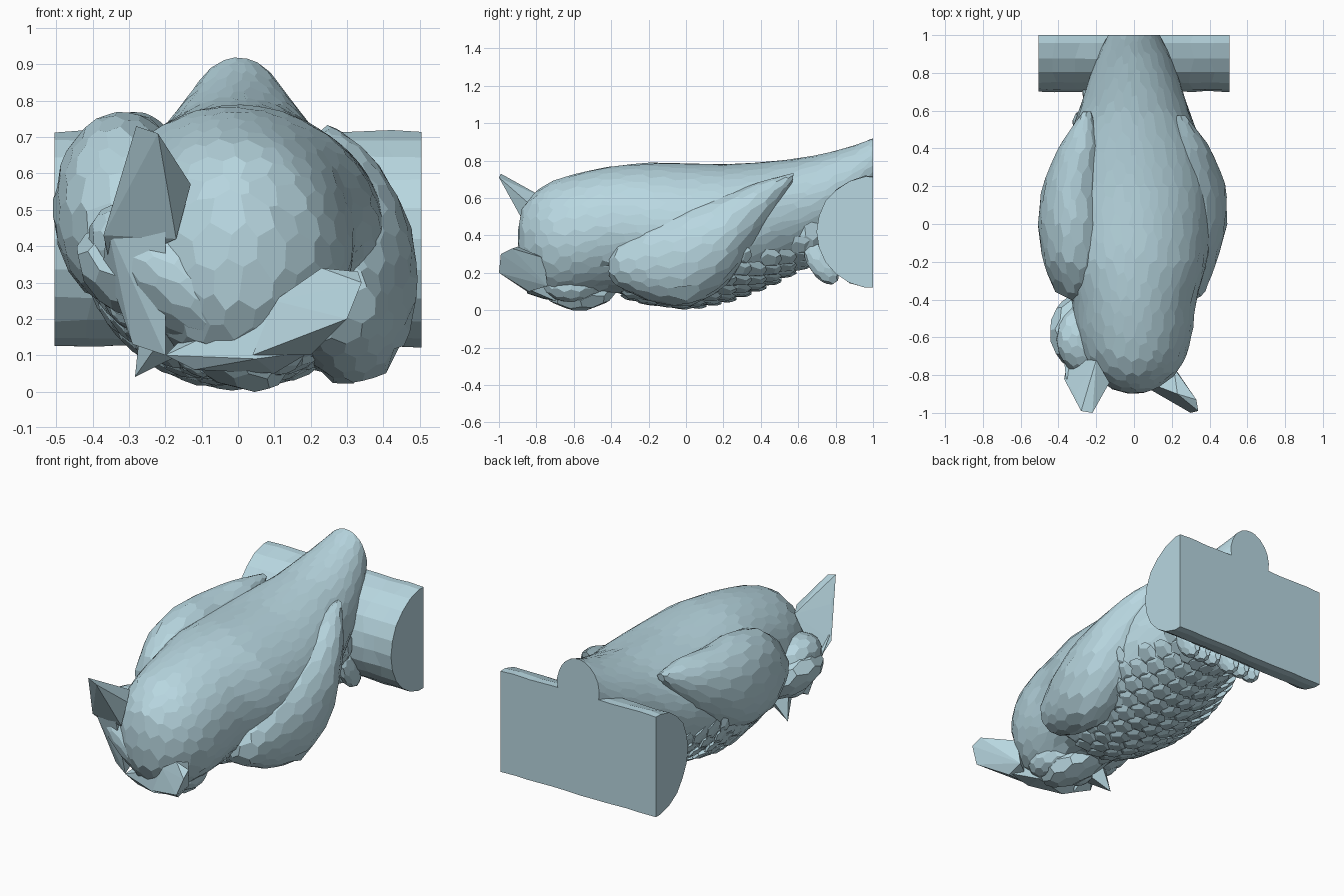
import bpy, bmesh, math, random
from mathutils import Vector, Matrix

if "Cube" in bpy.data.objects:
    bpy.data.objects.remove(bpy.data.objects["Cube"])

random.seed(4)
MAT = bpy.data.materials.new("pale_blue")
MAT.diffuse_color = (.48, .68, .75, 1)
MAT.use_nodes = True
MAT.node_tree.nodes["Principled BSDF"].inputs["Base Color"].default_value = MAT.diffuse_color


def add_object(name, bm):
    bmesh.ops.recalc_face_normals(bm, faces=bm.faces[:])
    mesh = bpy.data.meshes.new(name)
    bm.to_mesh(mesh)
    bm.free()
    mesh.materials.append(MAT)
    ob = bpy.data.objects.new(name, mesh)
    bpy.context.collection.objects.link(ob)
    return ob


def faceted(bm, subdiv, mapping, jitter=0.0):
    """Add a blob of irregular polygon cells: the dual of a jittered, mapped icosphere."""
    src = bmesh.new()
    bmesh.ops.create_icosphere(src, subdivisions=subdiv, radius=1)
    for v in src.verts:
        d = v.co + Vector([random.uniform(-jitter, jitter) for _ in range(3)])
        v.co = d.normalized()
    src.normal_update()
    corner = {f.index: f.calc_center_median().normalized() for f in src.faces}
    new = {i: bm.verts.new(mapping(c)) for i, c in corner.items()}
    for v in src.verts:
        n = v.co.normalized()
        a = n.orthogonal().normalized()
        b = n.cross(a)
        ring = sorted((f.index for f in v.link_faces),
                      key=lambda i: math.atan2(corner[i].dot(b), corner[i].dot(a)))
        bm.faces.new([new[i] for i in ring])
    src.free()


def section(stations, y):
    """Interpolated (cx, cz, rx, rz) of a form lofted along y."""
    for p, q in zip(stations, stations[1:]):
        if y <= q[0]:
            t = (y - p[0]) / (q[0] - p[0])
            return [a + (b - a) * t for a, b in zip(p[1:], q[1:])]
    return stations[-1][1:]


def loft_map(stations):
    y0, y1 = stations[0][0], stations[-1][0]

    def mapping(d):
        y = y0 + (1 + d.y) / 2 * (y1 - y0)
        cx, cz, rx, rz = section(stations, y)
        a = math.atan2(d.z, d.x)
        return Vector((cx + rx * math.cos(a), y, cz + rz * math.sin(a)))
    return mapping


def ellipsoid_map(center, radii, axes=Matrix.Identity(3)):
    r = Vector(radii)
    return lambda d: Vector(center) + axes @ Vector((d.x * r.x, d.y * r.y, d.z * r.z))


def frame(x, y, z):
    return Matrix((x, y, z)).transposed()


def cut_back(bm):
    """Slice everything flat at y = 1 and cap it."""
    geom = bm.verts[:] + bm.edges[:] + bm.faces[:]
    bmesh.ops.bisect_plane(bm, geom=geom, plane_co=(0, 1, 0), plane_no=(0, 1, 0), clear_outer=True)
    bmesh.ops.holes_fill(bm, edges=[e for e in bm.edges if e.is_boundary], sides=0)


# Body, head and tail in one loft: y, half width, top, bottom
profile = [(-.9, .03, .42, .36), (-.88, .11, .54, .22), (-.8, .22, .64, .11), (-.7, .28, .70, .06),
           (-.55, .315, .74, .06), (-.4, .325, .77, .10), (-.2, .39, .79, .045), (0, .41, .785, .02),
           (.2, .41, .78, .06), (.4, .37, .79, .13), (.6, .29, .81, .23), (.75, .245, .84, .33),
           (.9, .19, .88, .45), (1, .135, .92, .58), (1.15, .1, .96, .7)]
body = [(y, 0, (t + b) / 2, w, (t - b) / 2) for y, w, t, b in profile]
bm = bmesh.new()
faceted(bm, 4, loft_map(body), .06)
cut_back(bm)
add_object("body", bm)

# Folded wings: y, centre x, centre z, radius x, radius z
wings = {
    "right_wing": [(-.42, .26, .24, .03, .04), (-.38, .26, .24, .11, .11), (-.2, .29, .26, .15, .21),
                   (0, .31, .28, .185, .27), (.2, .315, .36, .175, .25), (.4, .28, .54, .13, .15),
                   (.58, .25, .72, .02, .015)],
    "left_wing": [(-.42, -.27, .45, .03, .04), (-.36, -.29, .46, .13, .16), (-.2, -.31, .48, .175, .25),
                  (0, -.32, .5, .19, .27), (.2, -.32, .53, .17, .235), (.4, -.28, .61, .125, .16),
                  (.6, -.25, .73, .02, .015)]}
for name, stations in wings.items():
    bm = bmesh.new()
    faceted(bm, 3, loft_map(stations), .08)
    add_object(name, bm)

# Overlapping breast feathers, in staggered rows on the underside
bm = bmesh.new()
for row in range(13):
    y = -.28 + row * .08
    cx, cz, rx, rz = section(body, y)
    count = 11 if row < 8 else 9
    for i in range(count):
        a = math.radians(-100 + (i - (count - 1) / 2 + (row % 2) * .5) * 14)
        out = Vector((math.cos(a) / rx, 0, math.sin(a) / rz)).normalized()
        along = (Vector((0, 1, 0)) + out * .15 + Vector((0, 0, .5 * max(0, y)))).normalized()
        side = along.cross(out).normalized()
        pos = (cx + rx * math.cos(a), y, cz + rz * math.sin(a))
        faceted(bm, 1, ellipsoid_map(pos, (.065, .075, .02), frame(side, along, side.cross(along))), .1)
add_object("breast_feathers", bm)

# Face turned down and to the left: twin discs, eyes and beak
normal = Vector((-.57, 0, -.82)).normalized()
across = Vector((.82, 0, -.57)).normalized()
up = Vector((0, -1, 0))
axes = frame(across, up, normal)
face = Vector((-.155, -.57, .225))
discs, eyes = bmesh.new(), bmesh.new()
for s in (-1, 1):
    c = face + across * s * .14
    faceted(discs, 2, ellipsoid_map(c, (.2, .21, .115), axes), .08)
    faceted(eyes, 2, ellipsoid_map(c + normal * .1 - across * s * .03 + up * .02, (.06, .06, .03), axes))
add_object("face_discs", discs)
add_object("eyes", eyes)

# Head rim running from the left tuft round to the right tuft
bm = bmesh.new()
faceted(bm, 3, ellipsoid_map((-.11, -.61, .28), (.35, .25, .16), axes), .06)
add_object("face_rim", bm)


def hull(name, points):
    bm = bmesh.new()
    for p in points:
        bm.verts.new(p)
    bmesh.ops.convex_hull(bm, input=bm.verts[:])
    add_object(name, bm)


root = face + normal * .08
hull("beak", [root + up * .14, root + across * .08, root - across * .08, root - up * .06,
              face + normal * .225 - up * .03])

# Ear tufts, each running down as a brow towards the beak
hull("left_ear_tuft", [(-.28, -.99, .73), (-.22, -1, .71), (-.13, -.84, .57), (-.31, -.9, .6),
                       (-.37, -.82, .43), (-.35, -.72, .34), (-.17, -.84, .42), (-.2, -.72, .58)])
hull("left_brow", [(-.36, -.82, .46), (-.2, -.85, .45), (-.37, -.72, .36), (-.29, -.72, .13),
                   (-.2, -.76, .1), (-.2, -.6, .2)])
hull("right_ear_tuft", [(.34, -.99, .3), (.3, -1, .2), (.23, -.9, .34), (.33, -.93, .33),
                        (.1, -.85, .25), (.04, -.85, .1), (.2, -.84, .1), (.2, -.74, .13),
                        (.21, -.76, .28)])
hull("right_brow", [(.1, -.85, .24), (.2, -.84, .11), (.05, -.85, .09), (.1, -.7, .05),
                    (-.12, -.76, .06), (-.2, -.76, .1), (-.1, -.6, .2)])

# Half log with rough bark
bm = bmesh.new()
bmesh.ops.create_cone(bm, cap_ends=True, segments=22, radius1=.3, radius2=.3, depth=1.01,
                      matrix=Matrix.Translation((0, 1, .42)) @ Matrix.Rotation(math.pi / 2, 4, 'Y'))
for i in range(1, 10):
    bmesh.ops.bisect_plane(bm, geom=bm.verts[:] + bm.edges[:] + bm.faces[:],
                           plane_co=(-.505 + i * .101, 0, 0), plane_no=(1, 0, 0))
for v in bm.verts:
    k = random.uniform(.98, 1.01)
    v.co.y = 1 + (v.co.y - 1) * k
    v.co.z = .42 + (v.co.z - .42) * k
    if abs(v.co.x) < .5:
        v.co.x += random.uniform(-.03, .03)
cut_back(bm)
add_object("log", bm)

# Feathered legs and toes gripping the log
legs, toes = bmesh.new(), bmesh.new()
tangent = Vector((0, .57, -.82)).normalized()
outward = Vector((0, -.82, -.57)).normalized()
toe_axes = frame(Vector((1, 0, 0)), outward, tangent)
for foot in (-.14, .14):
    faceted(legs, 2, ellipsoid_map((foot, .64, .42), (.13, .13, .14)), .08)
    for k in (-1, 0, 1):
        faceted(toes, 2, ellipsoid_map((foot + k * .075, .725, .25), (.042, .07, .13), toe_axes), .06)
add_object("legs", legs)
add_object("toes", toes)
